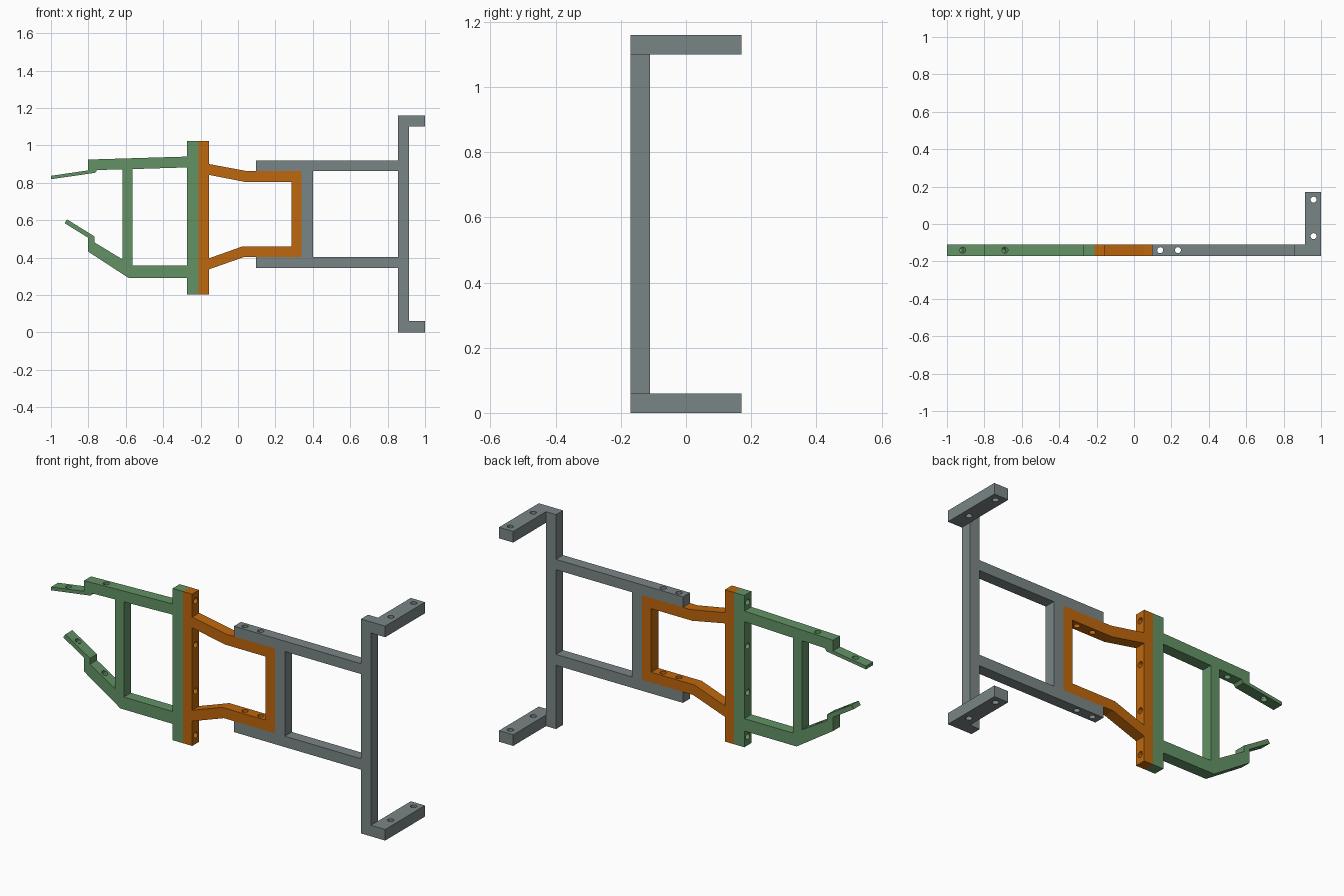
import bpy, bmesh
from mathutils import Matrix, Vector

if "Cube" in bpy.data.objects:
    bpy.data.objects.remove(bpy.data.objects["Cube"])

Y0, HALF = -0.14, 0.03      # centre and half thickness of the flat frames
HOLE_R = 0.016
MID = 0.614                 # height of the hinge centre


def material(name, rgb):
    m = bpy.data.materials.new(name)
    m.diffuse_color = (*rgb, 1)
    m.use_nodes = True
    m.node_tree.nodes["Principled BSDF"].inputs["Base Color"].default_value = m.diffuse_color
    return m


GREY = material("slate grey", (0.195, 0.235, 0.24))
ORANGE = material("burnt orange", (0.52, 0.135, 0.004))
GREEN = material("leaf green", (0.125, 0.29, 0.13))


def add_object(name, mesh, mat=None):
    ob = bpy.data.objects.new(name, mesh)
    bpy.context.collection.objects.link(ob)
    if mat:
        mesh.materials.clear()
        mesh.materials.append(mat)
    return ob


def drill(ob, holes):
    """holes: list of (centre, direction, length)"""
    bm = bmesh.new()
    for centre, direction, length in holes:
        rot = Vector(direction).to_track_quat('Z', 'Y').to_matrix().to_4x4()
        bmesh.ops.create_cone(bm, cap_ends=True, segments=20, radius1=HOLE_R,
                              radius2=HOLE_R, depth=length,
                              matrix=Matrix.Translation(centre) @ rot)
    mesh = bpy.data.meshes.new("drill")
    bm.to_mesh(mesh)
    bm.free()
    cutter = add_object("drill", mesh)
    cutter.hide_render = True
    mod = ob.modifiers.new("holes", 'BOOLEAN')
    mod.operation, mod.solver, mod.object = 'DIFFERENCE', 'EXACT', cutter
    dg = bpy.context.evaluated_depsgraph_get()
    cut = bpy.data.meshes.new_from_object(ob.evaluated_get(dg))
    ob.modifiers.clear()
    ob.data = cut
    bpy.data.objects.remove(cutter)


def plate(name, outlines, mat, holes):
    """Flat frame from x,z outlines; the later outlines are openings."""
    cu = bpy.data.curves.new(name, 'CURVE')
    cu.dimensions, cu.fill_mode, cu.extrude = '2D', 'BOTH', HALF
    for pts in outlines:
        sp = cu.splines.new('POLY')
        sp.points.add(len(pts) - 1)
        for p, (x, z) in zip(sp.points, pts):
            p.co = (x, z, 0, 1)
        sp.use_cyclic_u = True
    tmp = bpy.data.objects.new(name + "_curve", cu)
    bpy.context.collection.objects.link(tmp)
    dg = bpy.context.evaluated_depsgraph_get()
    mesh = bpy.data.meshes.new_from_object(tmp.evaluated_get(dg))
    bpy.data.objects.remove(tmp)
    mesh.transform(Matrix.Translation((0, Y0, 0)) @ Matrix.Rotation(1.5707963, 4, 'X'))
    bm = bmesh.new()
    bm.from_mesh(mesh)
    bmesh.ops.remove_doubles(bm, verts=bm.verts, dist=1e-4)
    bmesh.ops.recalc_face_normals(bm, faces=bm.faces)
    for f in bm.faces:
        f.smooth = False
    bm.to_mesh(mesh)
    bm.free()
    ob = add_object(name, mesh, mat)
    drill(ob, holes)
    return ob


def rect(x0, z0, x1, z1):
    return [(x0, z0), (x1, z0), (x1, z1), (x0, z1)]


# Bolt holes shared by neighbouring parts
rail_holes = [((x, Y0, MID), (0, 0, 1), 2) for x in (0.14, 0.235)]
hinge_holes = [((-0.21, Y0, MID + s * d), (1, 0, 0), 0.2)
               for d in (0.125, 0.363) for s in (-1, 1)]

# Rear frame: post, two rails and a cross bar
plate("rear_frame", [
    [(0.095, 0.345), (0.855, 0.345), (0.855, 0), (1, 0), (1, 0.06), (0.915, 0.06),
     (0.915, 1.10), (1, 1.10), (1, 1.16), (0.855, 1.16), (0.855, 0.918), (0.095, 0.918),
     (0.095, 0.862), (0.34, 0.862), (0.34, 0.404), (0.095, 0.404)],
    rect(0.40, 0.404, 0.855, 0.862)], GREY, rail_holes)

# Mounting feet reaching backwards from the post ends
for name, z in (("lower_foot", 0.03), ("upper_foot", 1.13)):
    bm = bmesh.new()
    bmesh.ops.create_cube(bm, size=1, matrix=Matrix.Translation((0.9575, 0.03, z))
                          @ Matrix.Diagonal((0.085, 0.28, 0.06, 1)))
    mesh = bpy.data.meshes.new(name)
    bm.to_mesh(mesh)
    bm.free()
    drill(add_object(name, mesh, GREY),
          [((0.96, y, z), (0, 0, 1), 0.2) for y in (-0.065, 0.13)])

# Middle bracket: hinge bar with a tapered loop
plate("middle_bracket", [
    [(-0.21, 0.203), (-0.155, 0.203), (-0.155, 0.337), (0.035, 0.404), (0.34, 0.404),
     (0.34, 0.862), (0.05, 0.862), (-0.155, 0.900), (-0.155, 1.024), (-0.21, 1.024)],
    [(-0.155, 0.396), (0.025, 0.460), (0.285, 0.460), (0.285, 0.804), (0.04, 0.804),
     (-0.155, 0.842)]], ORANGE, rail_holes + hinge_holes)

# Front frame: hinge bar, two arms with thin ears and a cross bar
up, slant = (-0.08, 0, 1), (0.525, 0, 0.85)
plate("front_frame", [
    [(-0.21, 0.203), (-0.21, 1.024), (-0.272, 1.024), (-0.272, 0.940), (-0.803, 0.924),
     (-0.803, 0.866), (-1, 0.837), (-1, 0.819), (-0.765, 0.853), (-0.752, 0.868),
     (-0.617, 0.872), (-0.617, 0.390), (-0.767, 0.481), (-0.767, 0.513), (-0.914, 0.604),
     (-0.927, 0.584), (-0.803, 0.507), (-0.803, 0.433), (-0.585, 0.291), (-0.272, 0.291),
     (-0.272, 0.203)],
    [(-0.564, 0.358), (-0.272, 0.358), (-0.272, 0.882), (-0.564, 0.873)]], GREEN,
    hinge_holes + [((-0.915, Y0, 0.84), up, 0.1), ((-0.69, Y0, 0.9), (0, 0, 1), 0.12),
                   ((-0.865, Y0, 0.56), slant, 0.1), ((-0.715, Y0, 0.415), slant, 0.17)])
